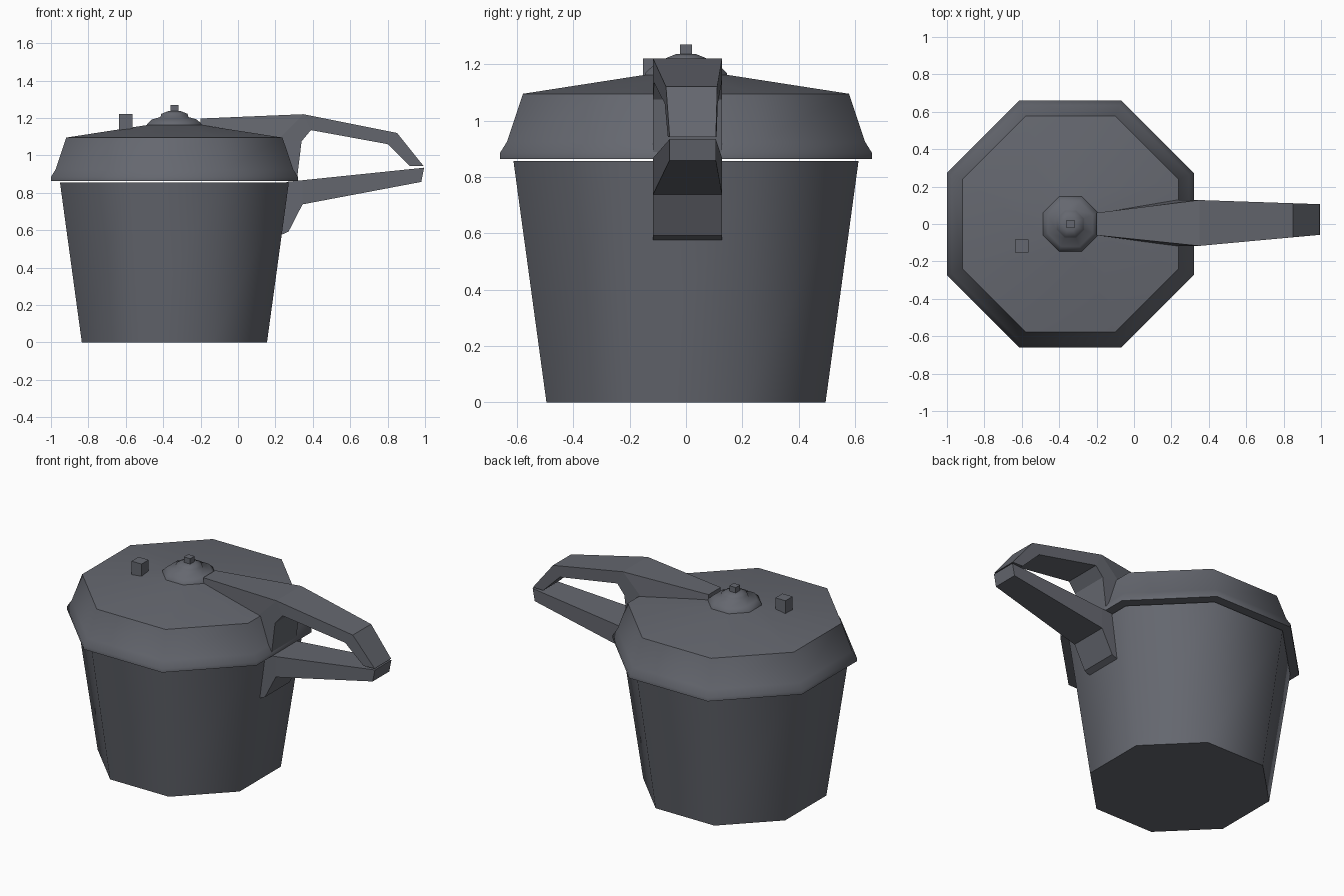
import bpy, bmesh, math

if "Cube" in bpy.data.objects:
    bpy.data.objects.remove(bpy.data.objects["Cube"])

CX = -0.34  # pot axis
metal = bpy.data.materials.new("dark_grey_metal")
metal.diffuse_color = (0.13, 0.137, 0.16, 1)
metal.use_nodes = True
metal.node_tree.nodes["Principled BSDF"].inputs["Base Color"].default_value = metal.diffuse_color


def make(name, bm, smooth=None):
    bmesh.ops.recalc_face_normals(bm, faces=bm.faces)
    me = bpy.data.meshes.new(name)
    bm.to_mesh(me)
    bm.free()
    me.materials.append(metal)
    ob = bpy.data.objects.new(name, me)
    bpy.context.collection.objects.link(ob)
    if smooth:
        bpy.ops.object.select_all(action='DESELECT')
        ob.select_set(True)
        bpy.context.view_layer.objects.active = ob
        bpy.ops.object.shade_smooth_by_angle(angle=math.radians(smooth))
    return ob


def octagon_stack(name, rings):
    """Eight-sided body from (apothem, z) rings, flat sides facing x and y."""
    bm = bmesh.new()
    loops = []
    for a, z in rings:
        r = a / math.cos(math.pi / 8)
        loops.append([bm.verts.new((CX + r * math.cos((k + .5) * math.pi / 4),
                                    r * math.sin((k + .5) * math.pi / 4), z))
                      for k in range(8)])
    for lo, hi in zip(loops, loops[1:]):
        for k in range(8):
            j = (k + 1) % 8
            bm.faces.new((lo[k], lo[j], hi[j], hi[k]))
    bm.faces.new(loops[0])
    bm.faces.new(loops[-1])
    return make(name, bm, 62)


def box(name, x, y, z0, z1, half):
    bm = bmesh.new()
    bmesh.ops.create_cube(bm, size=1)
    for v in bm.verts:
        v.co = (x + v.co.x * 2 * half, y + v.co.y * 2 * half,
                (z0 + z1) / 2 + v.co.z * (z1 - z0))
    return make(name, bm)


def lerp(x, x0, x1, a, b):
    t = min(1, max(0, (x - x0) / (x1 - x0)))
    return a + (b - a) * t


def side_y(x, flare):
    """Left and right edge of the handles at a given x."""
    if x < 0.2 and flare:
        return -0.06, 0.06
    return (lerp(x, 0.35, 0.99, -0.117, -0.058), lerp(x, 0.35, 0.99, 0.128, 0.106))


def handle(name, pts, cells, flare):
    """Side profile split in cells, given width, outer border closed."""
    bm = bmesh.new()
    left = [bm.verts.new((x, side_y(x, flare)[0], z)) for x, z in pts]
    right = [bm.verts.new((x, side_y(x, flare)[1], z)) for x, z in pts]
    edges = [(c[i], c[(i + 1) % len(c)]) for c in cells for i in range(len(c))]
    for c in cells:
        bm.faces.new([left[i] for i in c])
        bm.faces.new([right[i] for i in reversed(c)])
    for a, b in edges:
        if (b, a) not in edges:
            bm.faces.new((left[b], left[a], right[a], right[b]))
    return make(name, bm)


# Pot and lid
octagon_stack("pot_body", [(0.495, 0), (0.612, 0.856)])
octagon_stack("lid", [(0.66, 0.864), (0.66, 0.885), (0.635, 0.925),
                      (0.578, 1.095), (0.14, 1.163)])
# Valve in the middle of the lid
octagon_stack("valve_base", [(0.147, 1.155), (0.145, 1.168), (0.12, 1.192),
                             (0.075, 1.205), (0.07, 1.222), (0.035, 1.236)])
box("valve_pin", CX, 0, 1.225, 1.27, 0.022)
box("vent_block", -0.60, -0.118, 1.12, 1.22, 0.035)

# Upper handle with the leg that clamps the lid
handle("upper_handle",
       [(-0.2, 1.197), (0.35, 1.22), (0.85, 1.12), (0.993, 0.942), (0.92, 0.942),
        (0.80, 1.06), (0.39, 1.135), (0.34, 1.075), (0.315, 0.87), (0.26, 0.87),
        (0.22, 1.09), (-0.2, 1.13)],
       [(0, 1, 10, 11), (1, 2, 5, 6), (2, 3, 4, 5), (1, 6, 7, 10), (7, 8, 9, 10)], True)
# Lower handle fixed to the pot
handle("lower_handle",
       [(0.26, 0.858), (0.345, 0.867), (0.995, 0.934), (0.98, 0.858),
        (0.345, 0.738), (0.27, 0.592), (0.22, 0.57)],
       [(1, 2, 3, 4), (0, 1, 4), (0, 4, 5, 6)], False)
